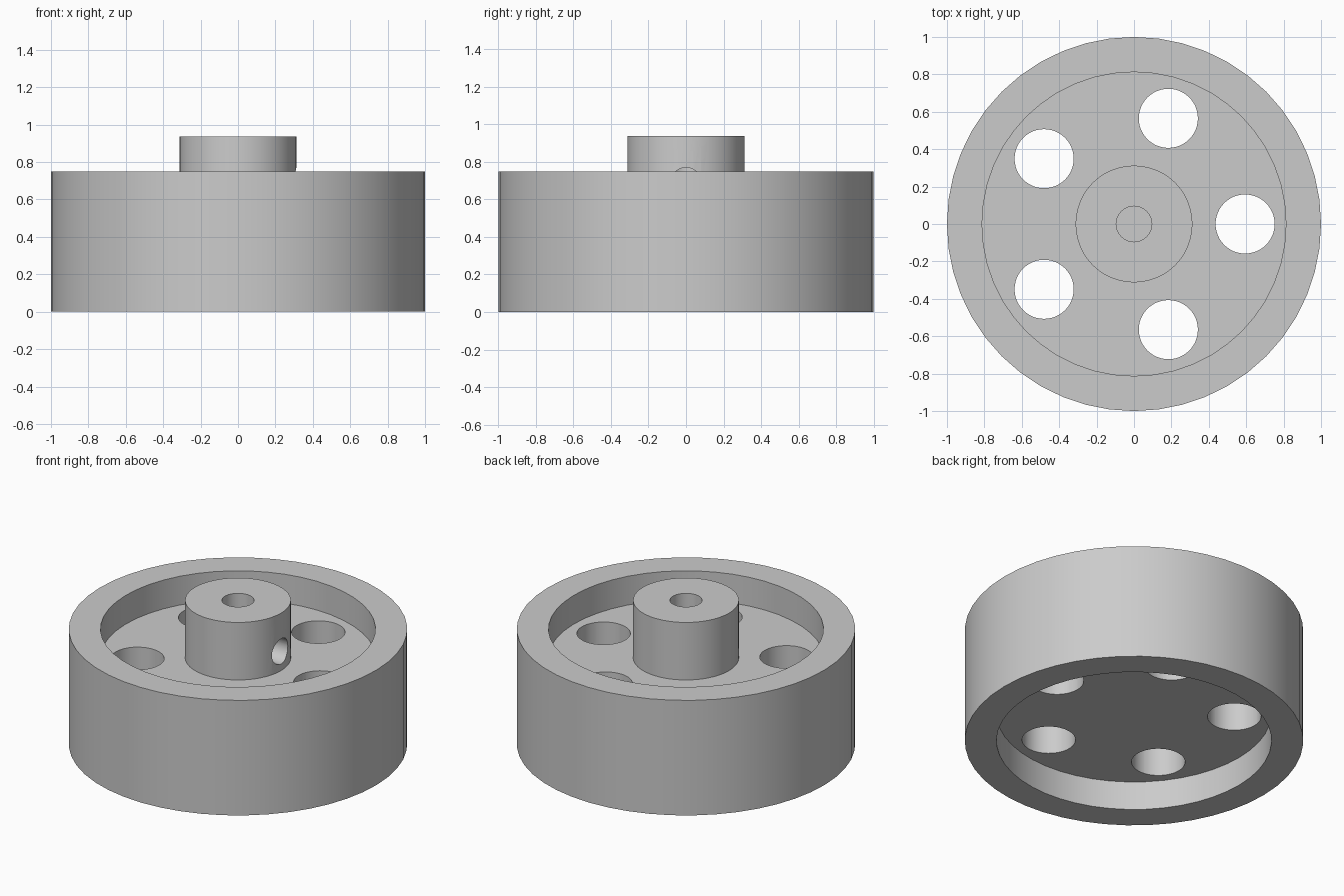
import bpy, bmesh, math
from mathutils import Matrix, Vector

cube = bpy.data.objects.get("Cube")
if cube:
    bpy.data.objects.remove(cube, do_unlink=True)

# Dimensions
RIM_R, RIM_INNER, RIM_TOP = 1.0, 0.8125, 0.75
WEB_LOW, WEB_HIGH = 0.1875, 0.5625
HUB_R, HUB_TOP = 0.3125, 0.9375
BORE_R, BORE_FLOOR = 0.095, 0.375

grey = bpy.data.materials.new("plain_grey")
grey.use_nodes = True
colour = (0.6, 0.6, 0.6, 1)
grey.diffuse_color = colour
grey.node_tree.nodes["Principled BSDF"].inputs["Base Color"].default_value = colour


def make_object(name, bm):
    bmesh.ops.recalc_face_normals(bm, faces=bm.faces)
    mesh = bpy.data.meshes.new(name)
    bm.to_mesh(mesh)
    bm.free()
    mesh.materials.append(grey)
    obj = bpy.data.objects.new(name, mesh)
    bpy.context.collection.objects.link(obj)
    return obj


def lathe(name, profile, steps):
    bm = bmesh.new()
    verts = [bm.verts.new((r, 0, z)) for r, z in profile]
    edges = [bm.edges.new(pair) for pair in zip(verts, verts[1:])]
    bmesh.ops.spin(bm, geom=verts + edges, cent=(0, 0, 0), axis=(0, 0, 1),
                   angle=math.tau, steps=steps, use_merge=True)
    bmesh.ops.remove_doubles(bm, verts=bm.verts, dist=0.0001)
    return make_object(name, bm)


def drill(target, start, direction, radius, length):
    """Cut a round hole from start along direction."""
    direction = Vector(direction)
    turn = direction.to_track_quat('Z', 'Y').to_matrix().to_4x4()
    centre = Vector(start) + direction * length / 2
    bm = bmesh.new()
    bmesh.ops.create_cone(bm, cap_ends=True, segments=48, radius1=radius,
                          radius2=radius, depth=length,
                          matrix=Matrix.Translation(centre) @ turn)
    cutter = make_object("hole_cutter", bm)
    cutter.hide_render = True
    mod = target.modifiers.new("hole", 'BOOLEAN')
    mod.operation, mod.solver, mod.object = 'DIFFERENCE', 'EXACT', cutter
    bpy.context.view_layer.objects.active = target
    bpy.ops.object.modifier_apply(modifier=mod.name)
    bpy.data.objects.remove(cutter, do_unlink=True)


# Rim, recessed web, hub and blind bore as one turned body
wheel = lathe("wheel_body", [
    (0, WEB_LOW), (RIM_INNER, WEB_LOW), (RIM_INNER, 0), (RIM_R, 0),
    (RIM_R, RIM_TOP), (RIM_INNER, RIM_TOP), (RIM_INNER, WEB_HIGH),
    (HUB_R, WEB_HIGH), (HUB_R, HUB_TOP), (BORE_R, HUB_TOP),
    (BORE_R, BORE_FLOOR), (0, BORE_FLOOR)], 48)

# Five lightening holes through the web
for i in range(5):
    a = i * math.tau / 5
    drill(wheel, (0.594 * math.cos(a), 0.594 * math.sin(a), 0.1), (0, 0, 1), 0.158, 0.6)

# Set screw hole from the +x side of the hub into the bore
drill(wheel, (0, 0, 0.6875), (1, 0, 0), 0.082, 0.45)

# Smooth shading with crisp edges
bpy.ops.object.select_all(action='DESELECT')
wheel.select_set(True)
bpy.context.view_layer.objects.active = wheel
bpy.ops.object.shade_smooth_by_angle(angle=math.radians(30))
